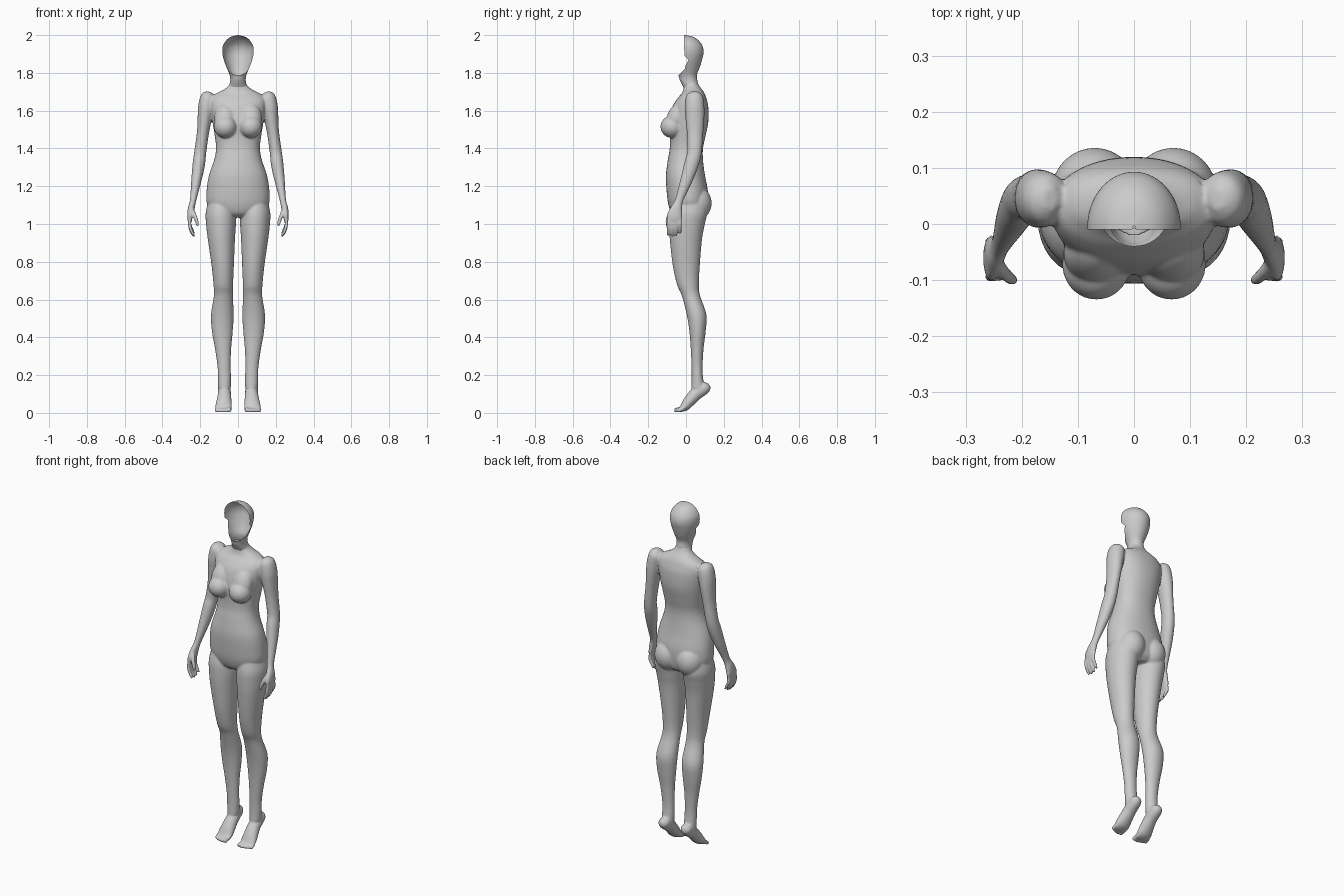
import bpy, bmesh, math
from mathutils import Vector, Matrix


def smooth_rings(rings, sub):
    """Catmull-Rom resampling of (x, y, z, rx, ry) rings."""
    p = [Vector(r) for r in rings]
    p = [p[0] * 2 - p[1]] + p + [p[-1] * 2 - p[-2]]
    out = []
    for i in range(1, len(p) - 2):
        a, b, c, d = p[i - 1:i + 3]
        for k in range(sub):
            t = k / sub
            out.append((b * 2 + (c - a) * t + (a * 2 - b * 5 + c * 4 - d) * t * t
                        + (b * 3 - a - c * 3 + d) * t ** 3) * 0.5)
    return out + [p[-2]]


def loft(bm, rings, flat=False, n=32, sub=5, power=2.0, s=1):
    """Closed tube through elliptical rings; s = -1 mirrors it."""
    rs = smooth_rings(rings, sub)
    loops = []
    for i, r in enumerate(rs):
        c = Vector(r[:3])
        t = Vector(rs[min(i + 1, len(rs) - 1)][:3]) - Vector(rs[max(i - 1, 0)][:3])
        t = Vector((0, 0, 1)) if flat else t.normalized()
        a = (Vector((1, 0, 0)) - t * t.x).normalized()
        b = t.cross(a)
        loop = []
        for k in range(n):
            u = 2 * math.pi * k / n
            cu, su = math.cos(u), math.sin(u)
            e = 2 / power
            v = c + a * (r[3] * math.copysign(abs(cu) ** e, cu)) \
                  + b * (r[4] * math.copysign(abs(su) ** e, su))
            loop.append(bm.verts.new((v.x * s, v.y, v.z)))
        loops.append(loop)
    for l0, l1 in zip(loops, loops[1:]):
        for k in range(n):
            bm.faces.new((l0[k], l0[k - 1], l1[k - 1], l1[k]))
    bm.faces.new(loops[0])
    bm.faces.new(loops[-1][::-1])


def section(z, x0, x1, y0, y1):
    """Horizontal ring from its x and y extents."""
    return ((x0 + x1) / 2, (y0 + y1) / 2, z, (x1 - x0) / 2, (y1 - y0) / 2)


def blob(bm, loc, size, tilt=0):
    m = Matrix.Translation(loc) @ Matrix.Rotation(tilt, 4, 'X') @ Matrix.Diagonal((*size, 1))
    bmesh.ops.create_uvsphere(bm, u_segments=32, v_segments=20, radius=1, matrix=m)


def finish(bm, name):
    bmesh.ops.recalc_face_normals(bm, faces=bm.faces)
    me = bpy.data.meshes.new(name)
    bm.to_mesh(me)
    bm.free()
    for f in me.polygons:
        f.use_smooth = True
    ob = bpy.data.objects.new(name, me)
    bpy.context.collection.objects.link(ob)
    return ob


body = bmesh.new()

# Torso: (z, half width, front y, back y)
torso = [(1.035, .07, -.05, .08), (1.06, .13, -.078, .105), (1.11, .165, -.095, .115),
         (1.18, .166, -.103, .115), (1.26, .153, -.106, .10), (1.34, .126, -.096, .09),
         (1.40, .116, -.086, .09), (1.46, .122, -.085, .102), (1.54, .135, -.09, .118),
         (1.62, .147, -.072, .118), (1.665, .145, -.045, .108), (1.692, .115, -.022, .098),
         (1.712, .075, -.014, .085), (1.735, .048, -.012, .068), (1.755, .041, -.022, .06)]
loft(body, [section(z, -w, w, a, b) for z, w, a, b in torso], flat=True, n=48, power=2.2)

# Leg: (z, inner x, outer x, front y, back y)
leg = [(1.13, .02, .155, -.07, .10), (1.06, .012, .171, -.088, .112), (1.0, .011, .169, -.09, .10),
       (.92, .016, .16, -.086, .085), (.78, .022, .14, -.07, .073), (.68, .026, .13, -.048, .068),
       (.62, .027, .128, -.022, .075), (.52, .023, .143, .004, .108), (.43, .028, .138, .018, .104),
       (.34, .036, .122, .025, .093), (.25, .039, .109, .029, .088), (.19, .037, .107, .03, .09),
       (.13, .038, .105, .028, .10)]
# Foot on raised heel, path from heel to toes
foot = [(.072, .122, .15, .012, .012), (.072, .11, .14, .028, .028), (.072, .09, .127, .033, .034),
        (.072, .05, .098, .035, .034), (.074, .018, .063, .040, .031), (.076, -.006, .034, .044, .025),
        (.076, -.028, .018, .042, .014), (.076, -.036, .015, .034, .009)]
# Arm down to the palm
arm = [(.148, .045, 1.698, .015, .02), (.156, .045, 1.675, .04, .045), (.168, .045, 1.62, .043, .052),
       (.176, .047, 1.56, .038, .05), (.186, .048, 1.48, .032, .043), (.2, .045, 1.38, .032, .038),
       (.207, .03, 1.32, .033, .039), (.219, .005, 1.24, .028, .033), (.237, -.035, 1.13, .017, .022),
       (.247, -.05, 1.085, .018, .030), (.254, -.06, 1.045, .015, .041), (.255, -.063, 1.015, .011, .037)]

for s in (1, -1):
    loft(body, [section(*r) for r in leg], flat=True, s=s)
    loft(body, foot, s=s)
    loft(body, arm, s=s)
    # Breast and buttock volumes
    blob(body, (s * .067, -.072, 1.515), (.061, .063, .06))
    blob(body, (s * .068, -.052, 1.56), (.058, .05, .085), -.35)
    blob(body, (s * .07, .055, 1.11), (.078, .081, .09))
    # Fingers
    for i in range(4):
        y = -.094 + i * .021
        drop = (.004, 0, .004, .016)[i]
        loft(body, [(.254, y * .9 - .006, 1.035, .009, .009), (.256, y, 1.0, .0095, .0095),
                    (.249, y, .965 + drop, .009, .009), (.235, y, .938 + drop, .007, .007),
                    (.231, y, .933 + drop, .003, .003)], n=12, s=s)
    # Thumb
    loft(body, [(.246, -.065, 1.085, .01, .012), (.232, -.086, 1.05, .011, .013),
                (.219, -.098, 1.015, .010, .011), (.213, -.1, .99, .007, .007)], n=12, s=s)
    # Toes, big toe innermost
    for i in range(5):
        x, r = .047 + i * .0155 + (.004 if i else 0), (.0125 if i == 0 else .0095)
        tip = (-.062, -.062, -.057, -.051, -.044)[i]
        loft(body, [(x, -.015, .022, r, r), (x, tip + .018, .017, r, r),
                    (x, tip + .004, r + .001, r, r), (x, tip, r, r * .5, r * .5)], n=12, s=s)

# Fuse all volumes into one smooth skin
skin = finish(body, "body")
rm = skin.modifiers.new("fuse", 'REMESH')
rm.mode = 'VOXEL'
rm.voxel_size = .005
rm.use_smooth_shade = True
sm = skin.modifiers.new("soften", 'SMOOTH')
sm.factor = .5
sm.iterations = 6

# Head and neck: hollow shell, face opening follows the cut curve (z, y)
cut = [(1.70, -.2), (1.775, -.06), (1.788, -.04), (1.82, -.006), (1.84, -.002),
       (1.868, .014), (1.892, -.009), (2.01, -.01)]


def cut_y(z):
    for (z0, y0), (z1, y1) in zip(cut, cut[1:]):
        if z <= z1:
            return y0 + (y1 - y0) * (z - z0) / (z1 - z0)
    return cut[-1][1]


head_rings = [(0, .026, 1.725, .048, .040), (0, .014, 1.76, .041, .046), (0, .008, 1.79, .045, .050),
              (0, .002, 1.83, .061, .071), (0, -.003, 1.87, .076, .088), (0, -.005, 1.91, .083, .098),
              (0, -.005, 1.945, .079, .091), (0, -.005, 1.975, .060, .068),
              (0, -.005, 1.992, .036, .040), (0, -.005, 2.0, .002, .002)]
head = bmesh.new()
prev = None
for _, cy, z, rx, ry in smooth_rings(head_rings, 8):
    span = math.acos(max(-1, min(1, (cut_y(z) - cy) / ry)))
    row = []
    for k in range(49):
        u = span * (k / 24 - 1)
        row.append(head.verts.new((rx * math.sin(u), cy + ry * math.cos(u), min(z, 2.0))))
    if prev:
        for k in range(48):
            head.faces.new((prev[k], row[k], row[k + 1], prev[k + 1]))
    prev = row
bmesh.ops.remove_doubles(head, verts=head.verts, dist=.0002)
finish(head, "head_shell")
